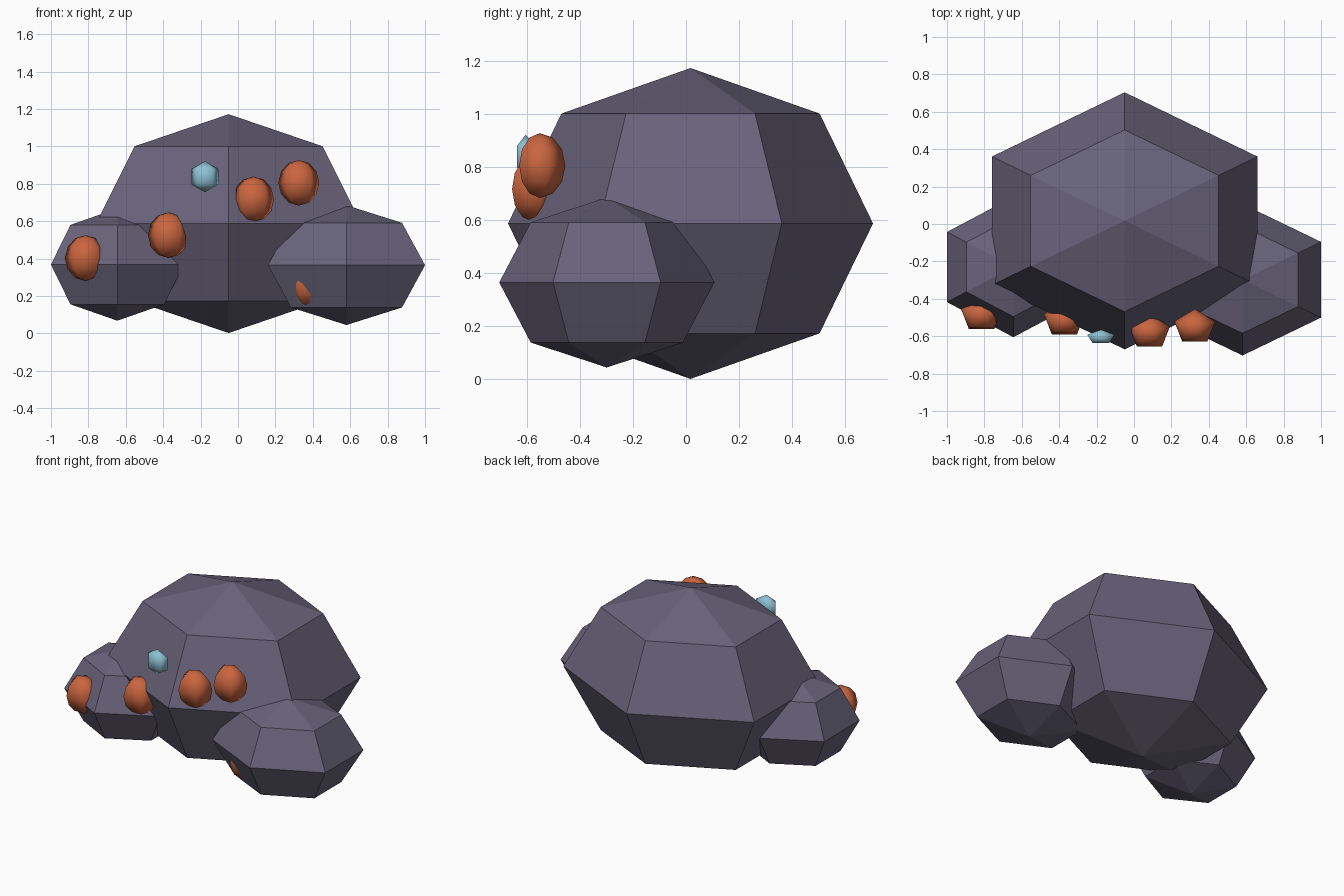
import bpy
import bmesh
from mathutils import Matrix, Vector

cube = bpy.data.objects.get("Cube")
if cube:
    bpy.data.objects.remove(cube, do_unlink=True)


def make_material(name, color):
    mat = bpy.data.materials.new(name)
    mat.use_nodes = True
    mat.diffuse_color = (*color, 1)
    bsdf = mat.node_tree.nodes["Principled BSDF"]
    bsdf.inputs["Base Color"].default_value = (*color, 1)
    bsdf.inputs["Roughness"].default_value = 0.8
    return mat


stone = make_material("slate stone", (0.14, 0.125, 0.195))
orange = make_material("burnt orange", (0.59, 0.13, 0.05))
blue = make_material("pale blue", (0.27, 0.54, 0.66))


def lump(name, center, radii, segments, rings, mat, smooth=False):
    """Coarse ellipsoid with one column of vertices pointing to the back."""
    bm = bmesh.new()
    bmesh.ops.create_uvsphere(bm, u_segments=segments, v_segments=rings, radius=1)
    # Turn the sphere so that a vertex column lies exactly on +y
    back = max(bm.verts, key=lambda v: v.co.y)
    turn = Vector((back.co.x, back.co.y)).angle_signed(Vector((0, 1)))
    bm.transform(Matrix.Rotation(-turn, 4, "Z"))
    bm.transform(Matrix.Diagonal((*radii, 1)))
    for face in bm.faces:
        face.smooth = smooth
    mesh = bpy.data.meshes.new(name)
    bm.to_mesh(mesh)
    bm.free()
    mesh.materials.append(mat)
    obj = bpy.data.objects.new(name, mesh)
    obj.location = center
    bpy.context.collection.objects.link(obj)
    return obj


# Boulders: a large one with two smaller ones at its front corners
lump("main_boulder", (-0.05, 0.017, 0.587), (0.82, 0.687, 0.585), 6, 4, stone)
lump("left_boulder", (0.58, -0.298, 0.365), (0.485, 0.405, 0.32), 6, 4, stone)
lump("right_boulder", (-0.645, -0.23, 0.368), (0.41, 0.375, 0.3), 6, 4, stone)

# Orange nodules scattered across the front
nodules = [
    (-0.815, -0.485, 0.403),
    (-0.372, -0.512, 0.525),
    (0.083, -0.577, 0.717),
    (0.325, -0.55, 0.805),
    (0.385, -0.46, 0.265),
]
for i, center in enumerate(nodules, 1):
    lump(f"orange_nodule_{i}", center, (0.115, 0.096, 0.122), 5, 6, orange, True)

# Small blue crystal
lump("blue_crystal", (-0.177, -0.604, 0.838), (0.088, 0.045, 0.083), 5, 3, blue, True)
